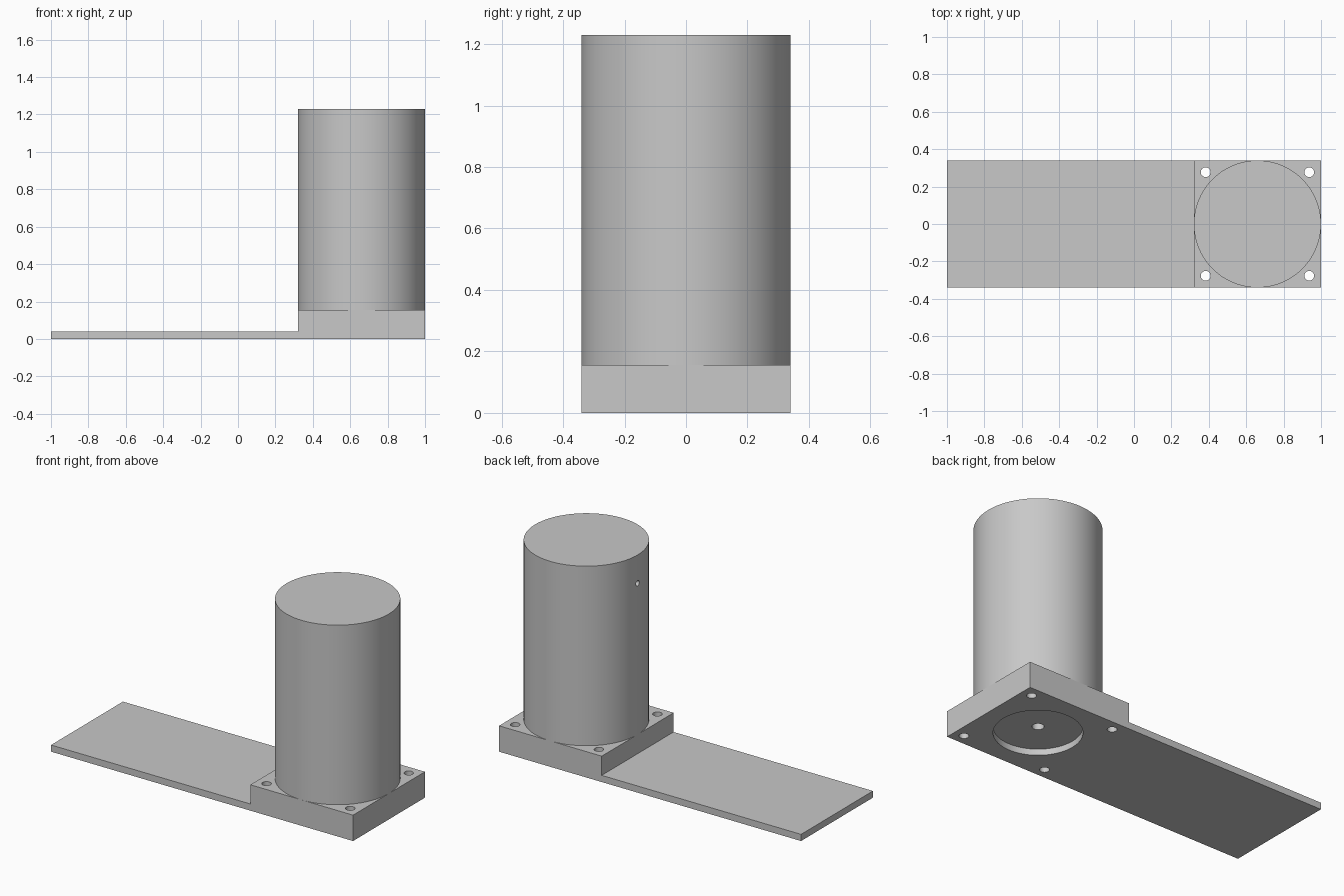
import bpy, bmesh, math

if "Cube" in bpy.data.objects:
    bpy.data.objects.remove(bpy.data.objects["Cube"])

HALF = 0.34          # half width of plate and block, and cylinder radius
CX = 1 - HALF        # centre of block and cylinder
PLATE_TOP, BLOCK_TOP, TOP = 0.04, 0.155, 1.23

grey = bpy.data.materials.new("light grey")
grey.use_nodes = True
grey.diffuse_color = (0.58, 0.58, 0.58, 1)
grey.node_tree.nodes["Principled BSDF"].inputs["Base Color"].default_value = grey.diffuse_color


def cylinder(name, radius, start, depth, sides=32, along_x=False):
    """Cylinder beginning at start and running up z, or along x."""
    x, y, z = start
    centre = (x + depth / 2, y, z) if along_x else (x, y, z + depth / 2)
    bpy.ops.mesh.primitive_cylinder_add(
        vertices=sides, radius=radius, depth=depth, location=centre,
        rotation=(0, math.pi / 2 if along_x else 0, 0))
    obj = bpy.context.object
    obj.name = name
    obj.data.materials.append(grey)
    return obj


def activate(obj):
    bpy.ops.object.select_all(action='DESELECT')
    obj.select_set(True)
    bpy.context.view_layer.objects.active = obj


def bore(obj, *args, **kwargs):
    """Cut a round hole and discard the cutter."""
    cutter = cylinder("cutter", *args, **kwargs)
    cutter.hide_render = True
    mod = obj.modifiers.new("bore", 'BOOLEAN')
    mod.operation = 'DIFFERENCE'
    mod.solver = 'EXACT'
    mod.object = cutter
    activate(obj)
    bpy.ops.object.modifier_apply(modifier=mod.name)
    bpy.data.objects.remove(cutter)


# Base: stepped side profile extruded across the width
profile = [(-1, 0), (1, 0), (1, BLOCK_TOP), (CX - HALF, BLOCK_TOP),
           (CX - HALF, PLATE_TOP), (-1, PLATE_TOP)]
bm = bmesh.new()
face = bm.faces.new([bm.verts.new((x, -HALF, z)) for x, z in profile])
out = bmesh.ops.extrude_face_region(bm, geom=[face])
moved = [v for v in out["geom"] if isinstance(v, bmesh.types.BMVert)]
bmesh.ops.translate(bm, verts=moved, vec=(0, 2 * HALF, 0))
bmesh.ops.recalc_face_normals(bm, faces=bm.faces)
mesh = bpy.data.meshes.new("base_plate")
bm.to_mesh(mesh)
bm.free()
base = bpy.data.objects.new("base_plate", mesh)
bpy.context.collection.objects.link(base)
mesh.materials.append(grey)

# Corner screw holes, underside recess and central bore
for sx in (-1, 1):
    for sy in (-1, 1):
        bore(base, 0.026, (CX + sx * 0.277, sy * 0.277, -0.1), 0.4)
bore(base, 0.237, (CX, 0, -0.1), 0.137, sides=64)
bore(base, 0.032, (CX, 0, -0.1), 0.4)

# Upright body with the bore continuing into it and a small side hole
body = cylinder("cylinder_body", HALF, (CX, 0, BLOCK_TOP), TOP - BLOCK_TOP, sides=96)
bore(body, 0.032, (CX, 0, 0), 0.3)
bore(body, 0.016, (CX - HALF - 0.1, 0, 1.06), 0.25, sides=24, along_x=True)

for obj in (base, body):
    activate(obj)
    bpy.ops.object.shade_smooth_by_angle(angle=math.radians(30))
